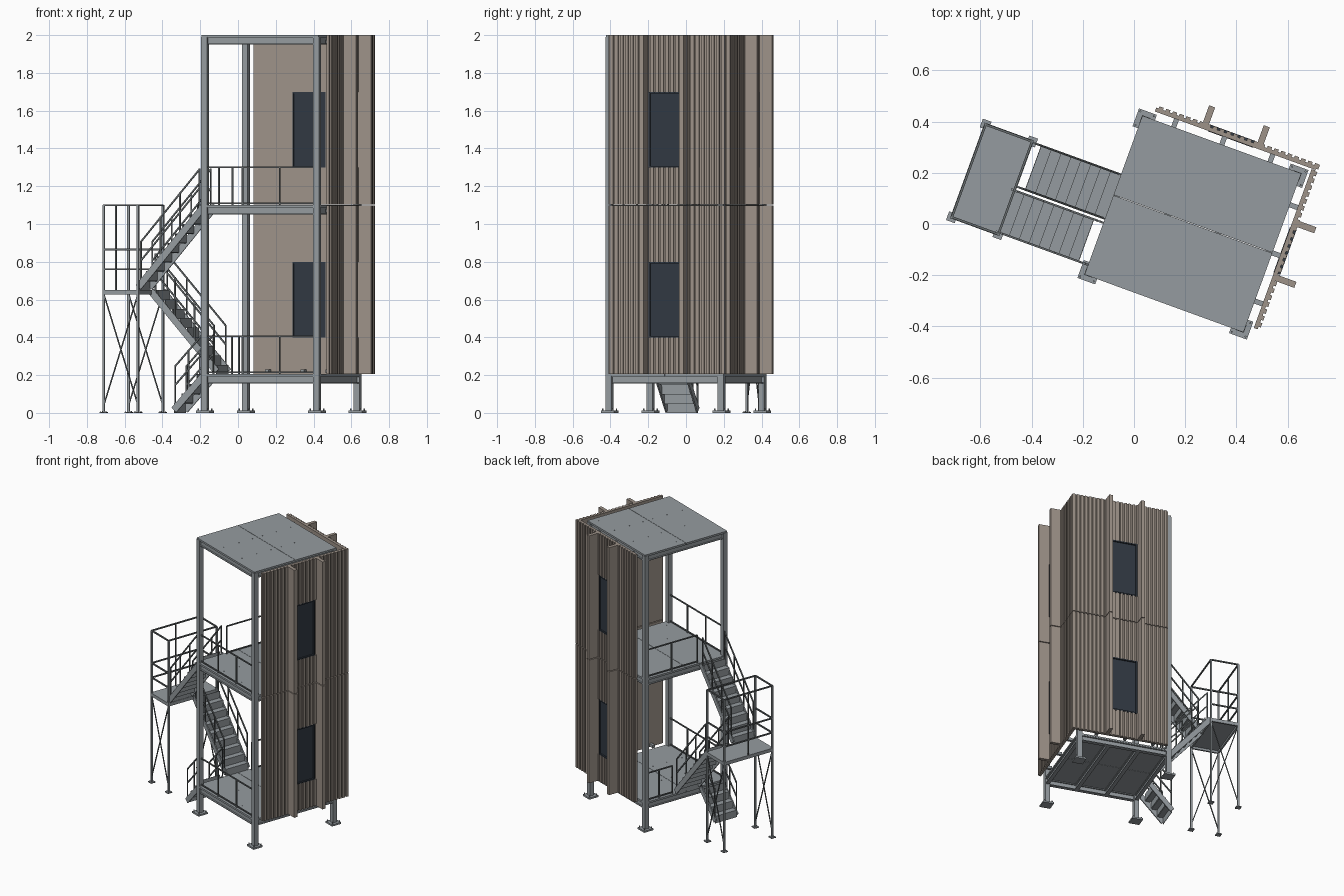
import bpy, bmesh, math
from mathutils import Matrix, Vector

if "Cube" in bpy.data.objects:
    bpy.data.objects.remove(bpy.data.objects["Cube"])

# Everything is laid out in a frame (u, v, z) aligned with the tower, then turned 20 degrees
FRAME = Matrix.Translation((0.23, 0, 0)) @ Matrix.Rotation(math.radians(-20), 4, 'Z')


def material(name, col):
    m = bpy.data.materials.new(name)
    m.diffuse_color = (*col, 1)
    m.use_nodes = True
    m.node_tree.nodes["Principled BSDF"].inputs["Base Color"].default_value = m.diffuse_color
    return m


CLAD = material("cladding_tan", (0.34, 0.29, 0.25))
GLASS = material("window_dark", (0.03, 0.04, 0.055))
STEEL = material("steel_grey", (0.30, 0.33, 0.35))
DARK = material("rail_grey", (0.13, 0.145, 0.15))


class Part:
    def __init__(self):
        self.bm = bmesh.new()

    def box(self, a, b):
        a, b = Vector(a), Vector(b)
        s = b - a
        m = Matrix.Translation((a + b) / 2) @ Matrix.Diagonal((abs(s.x), abs(s.y), abs(s.z), 1))
        bmesh.ops.create_cube(self.bm, size=1, matrix=m)

    def bar(self, p, q, w=0.008, h=None):
        p, q = Vector(p), Vector(q)
        d = (q - p).normalized()
        side = d.cross(Vector((0, 0, 1)))
        side = side.normalized() if side.length > 0.01 else Vector((0, 1, 0))
        up = d.cross(side)
        rot = Matrix((side, up, d)).transposed().to_4x4()
        m = Matrix.Translation((p + q) / 2) @ rot @ Matrix.Diagonal((w, h or w, (q - p).length, 1))
        bmesh.ops.create_cube(self.bm, size=1, matrix=m)

    def bolt(self, u, v, z, r, h):
        bmesh.ops.create_cone(self.bm, cap_ends=True, segments=6, radius1=r, radius2=r, depth=h,
                              matrix=Matrix.Translation((u, v, z + h / 2)))

    def ibeam(self, p, q, w=0.026, h=0.04, t=0.005):
        p, q = Vector(p), Vector(q)
        off = Vector((0, 0, h / 2 - t / 2))
        self.bar(p, q, t, h)
        self.bar(p + off, q + off, w, t)
        self.bar(p - off, q - off, w, t)

    def done(self, name, mat):
        self.bm.transform(FRAME)
        me = bpy.data.meshes.new(name)
        self.bm.to_mesh(me)
        self.bm.free()
        me.materials.append(mat)
        ob = bpy.data.objects.new(name, me)
        bpy.context.collection.objects.link(ob)


C, E = 0.315, 0.33
SIGNS = [(-1, -1), (1, -1), (1, 1), (-1, 1)]

# Corner columns with base plates and anchor bolts
for i, (su, sv) in enumerate(SIGNS):
    p = Part()
    u, v = su * C, sv * C
    p.box((u - 0.0165, v - 0.0165, 0.01), (u + 0.0165, v + 0.0165, 1.99))
    p.box((u - 0.037, v - 0.037, 0), (u + 0.037, v + 0.037, 0.012))
    for a, b in SIGNS:
        p.bolt(u + a * 0.028, v + b * 0.028, 0.012, 0.004, 0.012)
    p.done(f"column_{i + 1}", STEEL)

# Floor frames and deck plates on three levels
for name, top in (("lower", 0.205), ("upper", 1.10), ("roof", 2.0)):
    p = Part()
    z = top - 0.03
    for s in (-1, 1):
        p.ibeam((-C, s * C, z), (C, s * C, z))
        p.ibeam((s * C, -C, z), (s * C, C, z))
        p.ibeam((s * 0.105, -C, z), (s * 0.105, C, z))
    p.done(f"{name}_frame", STEEL)
    p = Part()
    for s in (-1, 1):
        p.box((-E, s * 0.001, top - 0.01), (E, s * E, top))
        for u in (-0.28, -0.105, 0.105, 0.28):
            for v in (0.04, 0.15, 0.27):
                p.bolt(u, s * v, top - 0.001, 0.004, 0.002)
    p.done(f"{name}_deck", STEEL)

# Guard rails on the front edge and on the closed stretch of the stair edge
for name, f, vend in (("lower", 0.205, 0.10), ("upper", 1.10, -0.10)):
    p = Part()
    runs = [((-C, -C), (C, -C), (1 / 3, 2 / 3)),
            ((-C, vend), (-C, C), (0.0, 0.5))]
    for a, b, fr in runs:
        a, b = Vector((*a, f)), Vector((*b, f))
        for h in (0.01, 0.2):
            o = Vector((0, 0, h))
            p.bar(a + o, b + o, 0.008)
        for t in fr:
            q = a.lerp(b, t)
            p.bar(q, q + Vector((0, 0, 0.2)), 0.008)
    p.done(f"{name}_guard_rail", DARK)


# Stair flight: folded steps, side stringers and sloped handrails
def flight(name, u0, z0, u1, z1, v0, v1, n, posts):
    run, rise = (u1 - u0) / n, (z1 - z0) / n
    p = Part()
    for i in range(n):
        u, z = u0 + run * i, z0 + rise * (i + 1)
        if i < n - 1:
            p.box((u, v0, z - 0.004), (u + run, v1, z))
        p.box((u, v0, z - rise), (u + math.copysign(0.003, run), v1, z))
    for v in (v0, v1):
        p.bar((u0, v, z0 + 0.015), (u1, v, z1 - 0.005), 0.008, 0.036)
    p.done(name, STEEL)
    p = Part()
    for v in (v0, v1):
        a, b = Vector((u0, v, z0 + 0.02)), Vector((u1, v, z1))
        ends = a.lerp(b, 0.04), a.lerp(b, 0.93)
        for h in (0.12, 0.22):
            o = Vector((0, 0, h))
            p.bar(ends[0] + o, ends[1] + o, 0.008)
        for k in range(posts):
            q = ends[0].lerp(ends[1], k / (posts - 1))
            p.bar(q, q + Vector((0, 0, 0.224)), 0.007)
    p.done(name + "_handrails", DARK)


flight("ground_stair", -0.50, 0.0, -E, 0.205, -0.29, -0.115, 4, 3)
flight("lower_stair", -E, 0.205, -0.70, 0.65, -0.098, 0.085, 9, 4)
flight("upper_stair", -0.70, 0.65, -E, 1.10, -0.29, -0.115, 9, 4)

# Half landing: plate, posts with feet, cross braces and railings
U0, U1, V0, V1, ZL = -0.893, -0.70, -0.297, 0.088, 0.65
p = Part()
p.box((U0, V0, ZL - 0.008), (U1, V1, ZL))
for v in (V0, V1):
    p.bar((U0, v, ZL - 0.012), (U1, v, ZL - 0.012), 0.012, 0.024)
for u in (U0, U1):
    p.bar((u, V0, ZL - 0.012), (u, V1, ZL - 0.012), 0.012, 0.024)
p.done("landing_platform", STEEL)
p = Part()
for u in (U0, U1):
    for v in (V0, V1):
        p.bar((u, v, 0), (u, v, 1.10), 0.012)
        p.box((u - 0.018, v - 0.018, 0), (u + 0.018, v + 0.018, 0.006))
        for a, b in SIGNS:
            p.bolt(u + a * 0.012, v + b * 0.012, 0.006, 0.002, 0.005)
p.done("landing_posts", STEEL)
p = Part()
for v in (V0, V1):
    p.bar((U0, v, 0.04), (U1, v, ZL - 0.02), 0.006)
    p.bar((U1, v, 0.04), (U0, v, ZL - 0.02), 0.006)
p.done("landing_cross_braces", DARK)
p = Part()
for z in (0.76, 0.865, 1.10):
    p.bar((U0, V0, z), (U0, V1, z), 0.009)
    for v in (V0, V1):
        p.bar((U0, v, z), (U1, v, z), 0.009)
p.bar((U1, V0, 1.10), (U1, V1, 1.10), 0.009)
p.bar((U0, (V0 + V1) / 2, ZL), (U0, (V0 + V1) / 2, 1.10), 0.008)
p.done("landing_railings", DARK)

# Two clad walls: ribbed panels with a window per storey, plus projecting fins
WA, WB = -0.07, 0.117
for name, swap, a0, a1 in (("back", False, -0.29, 0.378), ("side", True, -0.30, 0.36)):
    def slab(p, a, b, d0, d1, z0, z1):
        lo, hi = (a, d0), (b, d1)
        if swap:
            lo, hi = lo[::-1], hi[::-1]
        p.box((*lo, z0), (*hi, z1))

    for storey, z0, z1, w0 in (("lower", 0.205, 1.098, 0.40), ("upper", 1.103, 2.0, 1.30)):
        w1 = w0 + 0.40
        p = Part()
        slab(p, a0, WA, 0.362, 0.378, z0, z1)
        slab(p, WB, a1, 0.362, 0.378, z0, z1)
        slab(p, WA, WB, 0.362, 0.378, z0, w0)
        slab(p, WA, WB, 0.362, 0.378, w1, z1)
        n = 24
        pitch = (0.385 - a0) / n
        for i in range(n):
            b = a0 + pitch * (i + 1)
            a = b - 0.018
            if b > WA and a < WB:
                slab(p, a, b, 0.377, 0.387, z0, w0)
                slab(p, a, b, 0.377, 0.387, w1, z1)
            else:
                slab(p, a, b, 0.377, 0.387, z0, z1)
        p.done(f"{name}_wall_{storey}", CLAD)
        p = Part()
        for c in (-0.0865, 0.1405):
            slab(p, c - 0.0125, c + 0.0125, 0.37, 0.457, z0, z1)
        p.done(f"{name}_fins_{storey}", CLAD)
        p = Part()
        slab(p, WA, WB, 0.366, 0.378, w0, w1)
        for a, b in ((WA, WA + 0.008), (WB - 0.008, WB)):
            slab(p, a, b, 0.36, 0.388, w0, w1)
        for c in (w0, w1 - 0.008):
            slab(p, WA, WB, 0.36, 0.388, c, c + 0.008)
        p.done(f"{name}_window_{storey}", GLASS)
    # Brackets holding the wall off the frame
    p = Part()
    for z in (0.21, 1.06, 1.955):
        for a in (-0.2, 0.0, 0.2):
            slab(p, a - 0.01, a + 0.01, 0.325, 0.365, z, z + 0.02)
    p.done(f"{name}_wall_brackets", STEEL)
